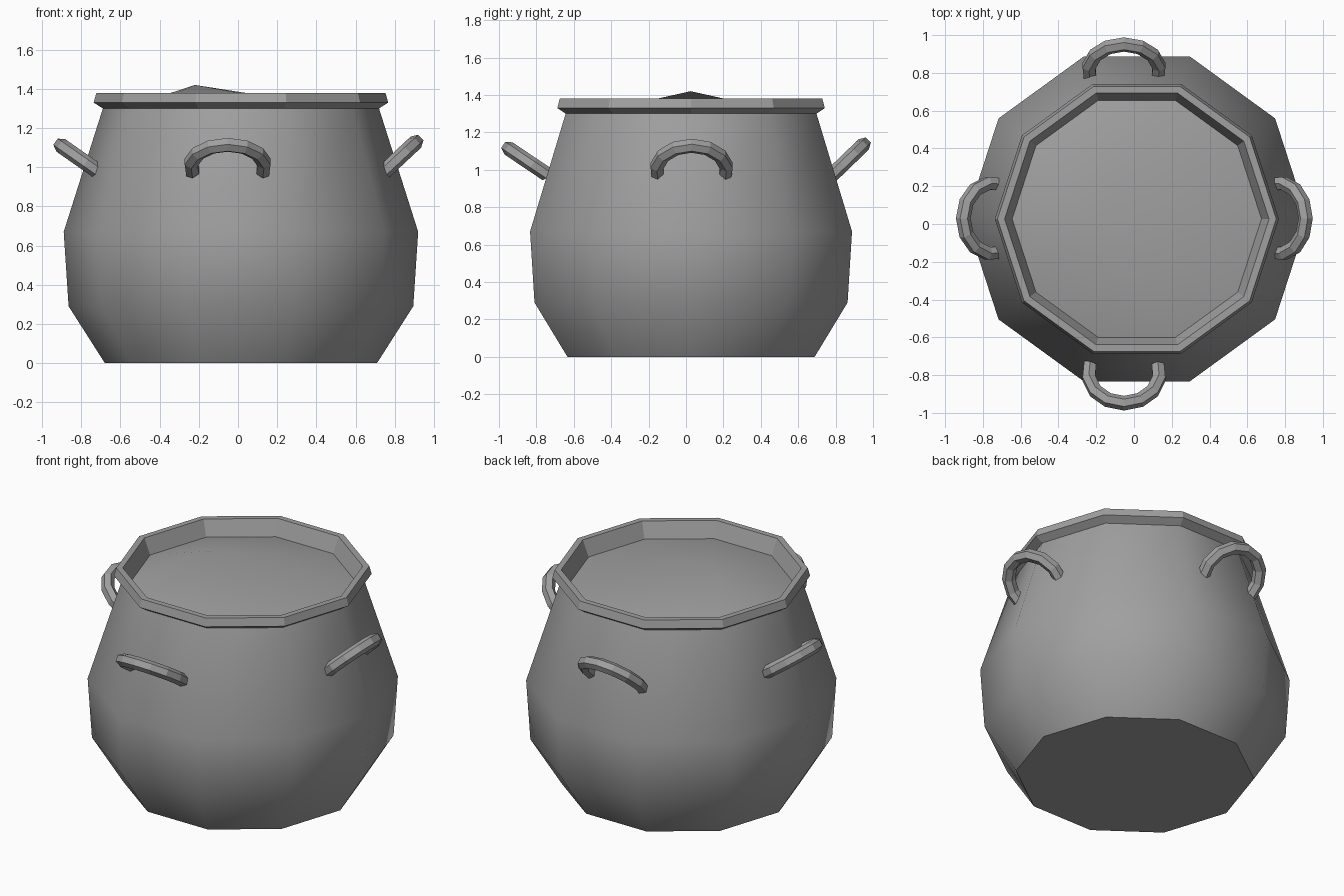
import bpy, bmesh
from math import cos, sin, pi, radians
from mathutils import Vector

if "Cube" in bpy.data.objects:
    bpy.data.objects.remove(bpy.data.objects["Cube"])

grey = bpy.data.materials.new("iron grey")
grey.use_nodes = True
colour = (0.35, 0.35, 0.35, 1)
grey.diffuse_color = colour
grey.node_tree.nodes["Principled BSDF"].inputs["Base Color"].default_value = colour

SIDES = 10
CENTRE = Vector((0.015, 0.027, 0))


def finish(name, bm, smooth_angle=None, fix_normals=True):
    if fix_normals:
        bmesh.ops.recalc_face_normals(bm, faces=bm.faces)
    mesh = bpy.data.meshes.new(name)
    bm.to_mesh(mesh)
    bm.free()
    mesh.materials.append(grey)
    obj = bpy.data.objects.new(name, mesh)
    bpy.context.collection.objects.link(obj)
    if smooth_angle:
        bpy.ops.object.select_all(action='DESELECT')
        obj.select_set(True)
        bpy.context.view_layer.objects.active = obj
        bpy.ops.object.shade_smooth_by_angle(angle=radians(smooth_angle))
    return obj


def ring(bm, radius, z):
    return [bm.verts.new(CENTRE + Vector((radius * cos(2 * pi * i / SIDES),
                                          radius * sin(2 * pi * i / SIDES), z)))
            for i in range(SIDES)]


def bridge(bm, a, b):
    n = len(a)
    for i in range(n):
        j = (i + 1) % n
        bm.faces.new((a[i], a[j], b[j], b[i]))


def lathe(bm, profile):
    rings = [ring(bm, r, z) for r, z in profile]
    for a, b in zip(rings, rings[1:]):
        bridge(bm, a, b)
    return rings


# Rounded body with a flat base
bm = bmesh.new()
rings = lathe(bm, [(0.695, 0), (0.88, 0.29), (0.905, 0.67), (0.705, 1.30)])
bm.faces.new(rings[0][::-1])
finish("pot_body", bm, 45, fix_normals=False)

# Flared rim and the inner wall
bm = bmesh.new()
lathe(bm, [(0.705, 1.30), (0.752, 1.33), (0.738, 1.38), (0.70, 1.38), (0.66, 1.28)])
finish("pot_rim", bm, fix_normals=False)

# Contents rising to an off-centre peak
bm = bmesh.new()
edge = ring(bm, 0.66, 1.28)
peak = bm.verts.new((-0.22, 0.025, 1.42))
for i in range(SIDES):
    bm.faces.new((edge[i], edge[(i + 1) % SIDES], peak))
finish("pot_contents", bm, 45, fix_normals=False)


# Arched handles: a six-sided tube swept along part of a circle
def handle(name, centre, outward, tilt, steps=8, radius=0.188, tube=0.039):
    out = Vector(outward)
    side = out.cross(Vector((0, 0, 1)))
    along = out * cos(radians(tilt)) + Vector((0, 0, sin(radians(tilt))))
    normal = side.cross(along)
    bm = bmesh.new()
    loops = []
    for i in range(steps + 1):
        a = radians(-108 + 216 * i / steps)
        radial = along * cos(a) + side * sin(a)
        loops.append([bm.verts.new(Vector(centre) + radial * (radius + tube * cos(t))
                                   + normal * tube * sin(t))
                      for t in (pi / 6 + k * pi / 3 for k in range(6))])
    for a, b in zip(loops, loops[1:]):
        bridge(bm, a, b)
    bm.faces.new(loops[0])
    bm.faces.new(loops[-1])
    finish(name, bm)


handle("front_handle", (-0.053, -0.793, 1.009), (0, -1, 0), 34)
handle("back_handle", (-0.053, 0.815, 1.005), (0, 1, 0), 44)
handle("left_handle", (0.771, 0.03, 1.0), (1, 0, 0), 43)
handle("right_handle", (-0.75, 0.03, 1.003), (-1, 0, 0), 35)
